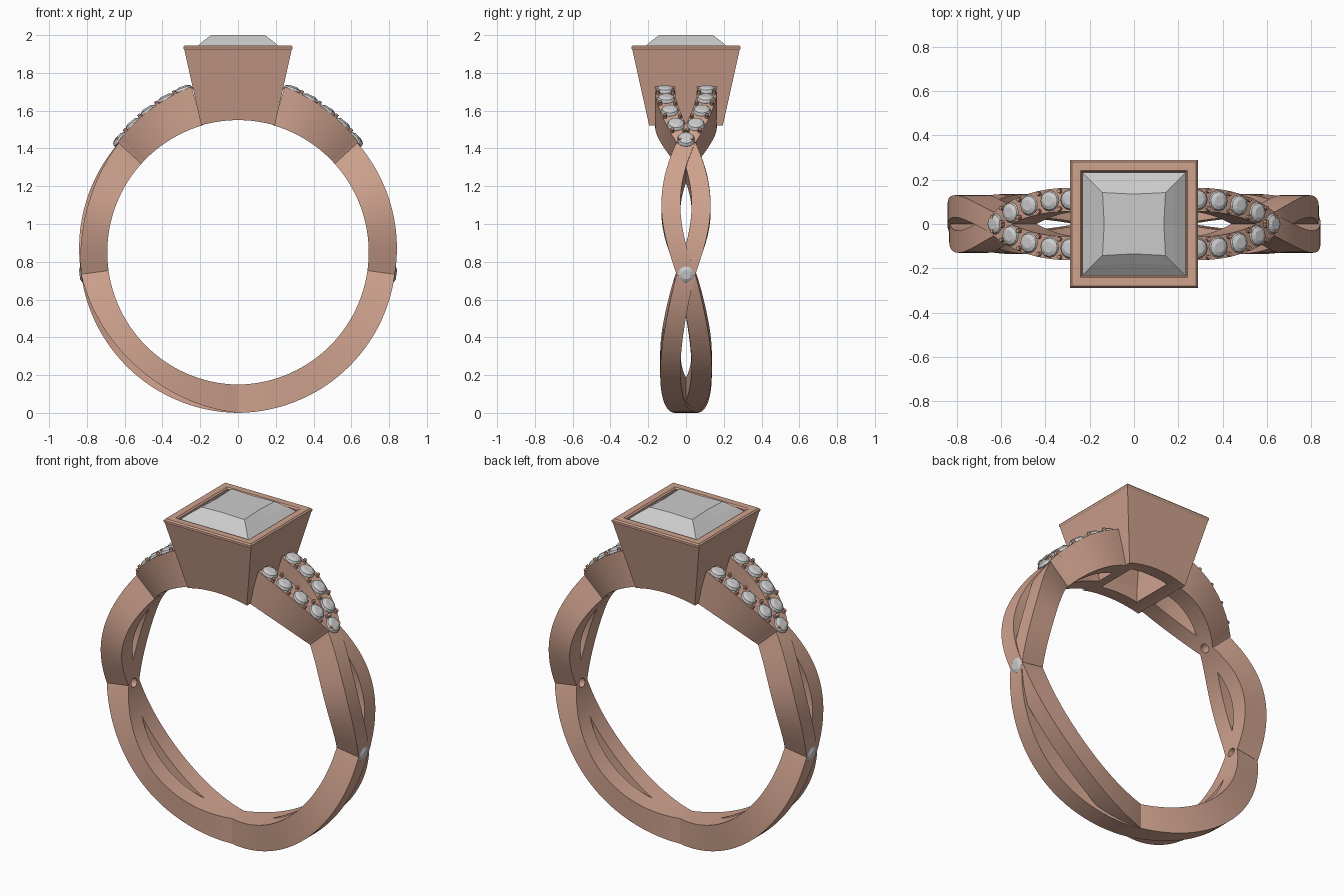
import bpy, bmesh, math
from mathutils import Vector, Matrix

if "Cube" in bpy.data.objects:
    bpy.data.objects.remove(bpy.data.objects["Cube"])

CZ, RIN = 0.85, 0.70          # ring centre height and inner radius
T1, T2, T3 = 82, 133, 164.3   # crossing, shoulder start, shoulder end (degrees from the bottom)

metal = bpy.data.materials.new("rose_metal")
metal.diffuse_color = (0.62, 0.36, 0.27, 1)
metal.use_nodes = True
metal.node_tree.nodes["Principled BSDF"].inputs["Base Color"].default_value = metal.diffuse_color


def finish(bm, name, mat=None, smooth=False):
    bmesh.ops.recalc_face_normals(bm, faces=bm.faces[:])
    me = bpy.data.meshes.new(name)
    bm.to_mesh(me)
    bm.free()
    ob = bpy.data.objects.new(name, me)
    bpy.context.collection.objects.link(ob)
    if mat:
        me.materials.append(mat)
    if smooth:
        bpy.ops.object.select_all(action='DESELECT')
        ob.select_set(True)
        bpy.context.view_layer.objects.active = ob
        bpy.ops.object.shade_smooth_by_angle(angle=math.radians(30))
    return ob


def cut(ob, cutter):
    m = ob.modifiers.new("cut", 'BOOLEAN')
    m.object, m.operation, m.solver = cutter, 'DIFFERENCE', 'EXACT'


def hide(ob):
    ob.hide_render = True
    ob.hide_viewport = False
    ob.display_type = 'WIRE'
    ob.hide_set(True)
    return ob


def polar(t, r, y, sx):
    a = math.radians(t)
    return Vector((sx * r * math.sin(a), y, CZ - r * math.cos(a)))


def frame(t, r, y, sx):
    """Matrix whose z axis points radially outwards at angle t."""
    d = (polar(t, 1, 0, sx) - Vector((0, 0, CZ))).normalized()
    yv = Vector((0, 1, 0))
    rot = Matrix((yv.cross(d), yv, d)).transposed().to_4x4()
    return Matrix.Translation(polar(t, r, y, sx)) @ rot


def shoulder_y(t):
    return 0.11 * math.sin(math.pi / 2 * min(1, max(0, t - T2) / 28)) ** 0.85


def lerp(a, b, f):
    return a + (b - a) * f


def loft(bm, loops, closed=False):
    """Skin a list of point loops, capping the ends unless closed."""
    rings = [[bm.verts.new(p) for p in lp] for lp in loops]
    n = len(rings[0])
    pairs = list(zip(rings, rings[1:])) + ([(rings[-1], rings[0])] if closed else [])
    for a, b in pairs:
        for i in range(n):
            j = (i + 1) % n
            bm.faces.new((a[i], a[j], b[j], b[i]))
    if not closed:
        bm.faces.new(rings[0])
        bm.faces.new(rings[-1])


def strand(name, sx, sy, t0, t1, shape):
    """Rectangular strand following the ring; shape gives (centre y, half width, outer radius)."""
    bm = bmesh.new()
    loops, n = [], 28
    for i in range(n + 1):
        t = lerp(t0, t1, i / n)
        y, w, ro = shape(t, (t - t0) / (t1 - t0))
        ri = RIN - 0.008 * math.sin(math.radians(t))
        y *= sy
        loops.append([polar(t, ri, y - w, sx), polar(t, ri, y + w, sx),
                      polar(t, ro, y + w, sx), polar(t, ro, y - w, sx)])
    loft(bm, loops)
    return finish(bm, name, metal, True)


# drill holes behind the stones that sit on the crossings
bm = bmesh.new()
for sx in (-1, 1):
    for t in (T1, T2 + 1):
        bmesh.ops.create_cone(bm, cap_ends=True, segments=16, radius1=0.026, radius2=0.026,
                              depth=0.4, matrix=frame(t, 0.78, 0, sx))
drill = finish(bm, "drill_cutter")

# twisted band and split shoulders
for sx in (-1, 1):
    for sy in (-1, 1):
        low = sx * sy > 0          # one strand of each pair dips under the other
        tag = ("right" if sx > 0 else "left") + ("_back" if sy > 0 else "_front")

        def lower(t, f):
            s = math.sin(math.pi * f)
            return (0.083 * max(0, s) ** 0.9, lerp(0.058, 0.049, f),
                    lerp(0.85, 0.838, f) - (0.035 * s if low else 0))

        def upper(t, f):
            s = math.sin(math.pi * f)
            return (0.08 * max(0, s), 0.05, lerp(0.838, 0.857, f) - (0.015 * s if low else 0))

        def shoulder(t, f):
            return shoulder_y(t), 0.053, lerp(0.864, 0.911, f)

        cut(strand("lower_strand_" + tag, sx, sy, 0, T1, lower), drill)
        cut(strand("upper_strand_" + tag, sx, sy, T1, T2, upper), drill)
        cut(strand("shoulder_" + tag, sx, sy, T2 - 0.5, T3, shoulder), drill)


# small round stones
def gem(bm, m, r=0.048):
    prof = ((0.25, -0.75), (1, -0.1), (1, 0.02), (0.86, 0.28), (0.5, 0.46))
    loops = [[m @ Vector((r * k * math.cos(a), r * k * math.sin(a), r * z))
              for a in (math.tau * i / 12 for i in range(12))] for k, z in prof]
    loft(bm, loops)


angles = (133.8, 140.7, 147.8, 155, 161.6)
stones, prongs = bmesh.new(), bmesh.new()


def outer(t):
    return lerp(0.864, 0.911, (t - T2) / (T3 - T2))


def prong(t, y, sx):
    bmesh.ops.create_cone(prongs, cap_ends=True, segments=8, radius1=0.013, radius2=0.009,
                          depth=0.04, matrix=frame(t, outer(t) + 0.0, y, sx))


for sx in (-1, 1):
    gem(stones, frame(T1, 0.824, 0, sx), 0.05)
    gem(stones, frame(angles[0], outer(angles[0]) - 0.002, 0, sx))
    for y in (-0.04, 0.04):
        prong(T2 + 0.2, y * 0.8, sx)
    for sy in (-1, 1):
        for i, t in enumerate(angles[1:]):
            gem(stones, frame(t, outer(t) - 0.002, sy * shoulder_y(t), sx))
            tm = (t + angles[i]) / 2
            for d in (-0.04, 0.04):
                prong(tm, sy * shoulder_y(tm) + d, sx)
finish(stones, "small_stones")
finish(prongs, "prongs", metal)


# square bezel, hollow, its underside trimmed to the finger hole
def square(h, z):
    return [Vector((h * a, h * b, z)) for a, b in ((-1, -1), (1, -1), (1, 1), (-1, 1))]


bm = bmesh.new()
loft(bm, [square(h, z) for h, z in (
    (0.168, 1.40), (0.284, 1.922), (0.288, 1.928), (0.288, 1.938), (0.281, 1.946),
    (0.242, 1.946), (0.234, 1.938), (0.234, 1.90), (0.13, 1.62), (0.12, 1.40))], closed=True)
bezel = finish(bm, "bezel", metal)
bm = bmesh.new()
bmesh.ops.create_cone(bm, cap_ends=True, segments=128, radius1=RIN, radius2=RIN, depth=1,
                      matrix=Matrix.Translation((0, 0, CZ)) @ Matrix.Rotation(math.pi / 2, 4, 'X'))
finger = finish(bm, "finger_cutter")
cut(bezel, finger)

# square centre stone: pavilion, girdle, bowed crown and table
def bowed(h, bow, z):
    pts = []
    for i in range(4):
        r = Matrix.Rotation(i * math.pi / 2, 3, 'Z')
        pts += [r @ Vector((-h, -h, z)), r @ Vector((0, -h * bow, z))]
    return pts


bm = bmesh.new()
loft(bm, [bowed(0.02, 1, 1.70), bowed(0.14, 1, 1.80), bowed(0.233, 1, 1.91),
          bowed(0.233, 1, 1.927), bowed(0.185, 0.97, 1.968), bowed(0.142, 0.95, 2.0)])
finish(bm, "centre_stone")

hide(drill)
hide(finger)
